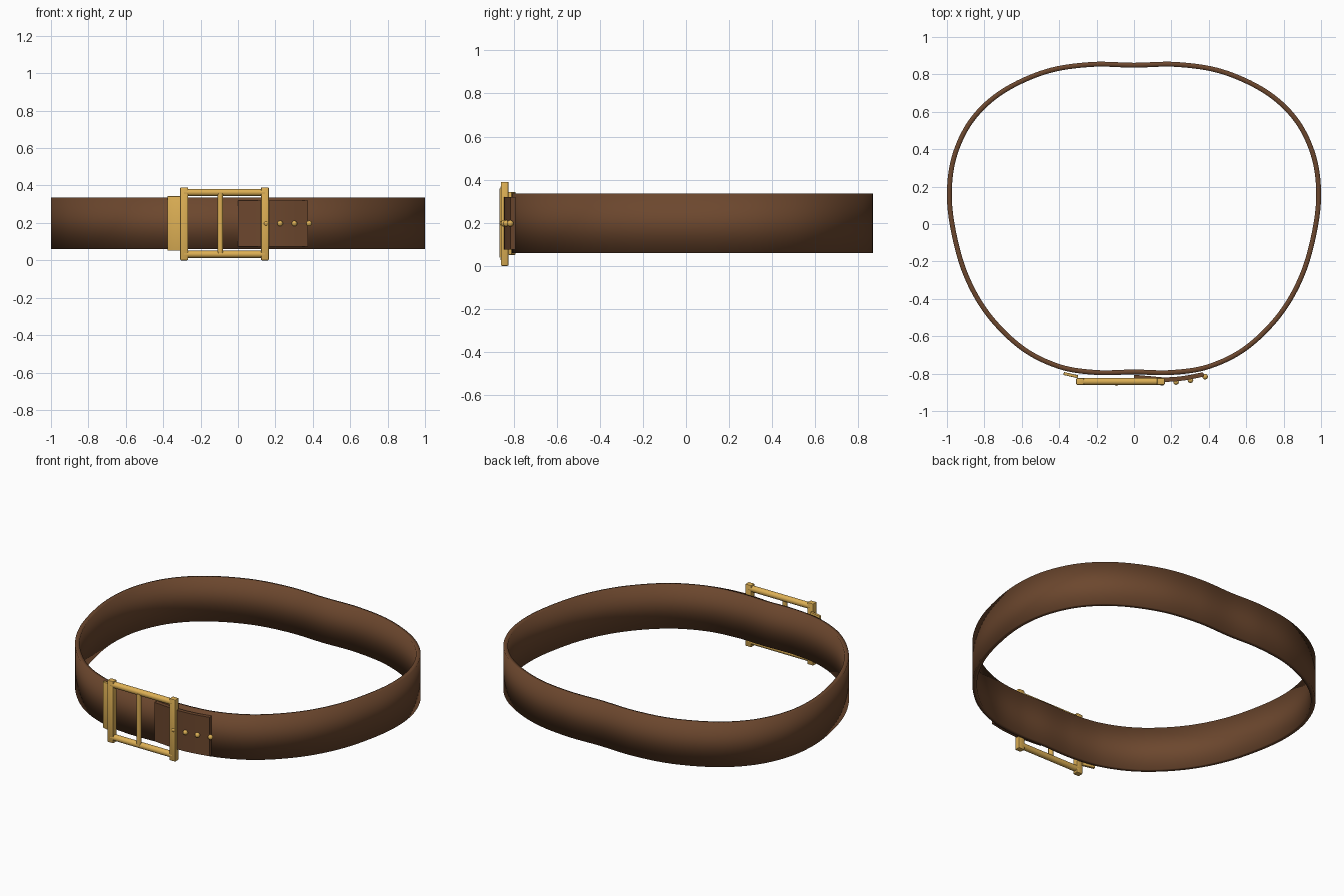
import bpy, bmesh, math
from mathutils import Vector, Matrix

if "Cube" in bpy.data.objects:
    bpy.data.objects.remove(bpy.data.objects["Cube"])


def material(name, rgb):
    m = bpy.data.materials.new(name)
    m.diffuse_color = (*rgb, 1)
    m.use_nodes = True
    m.node_tree.nodes["Principled BSDF"].inputs["Base Color"].default_value = m.diffuse_color
    return m


LEATHER = material("brown_leather", (0.15, 0.063, 0.027))
BRASS = material("brass", (0.72, 0.43, 0.09))


def finish(name, bm, mat, angle=None):
    bmesh.ops.recalc_face_normals(bm, faces=bm.faces)
    me = bpy.data.meshes.new(name)
    bm.to_mesh(me)
    bm.free()
    me.materials.append(mat)
    ob = bpy.data.objects.new(name, me)
    bpy.context.collection.objects.link(ob)
    me.shade_smooth()
    if angle:
        bpy.ops.object.select_all(action='DESELECT')
        ob.select_set(True)
        bpy.context.view_layer.objects.active = ob
        bpy.ops.object.shade_smooth_by_angle(angle=math.radians(angle))
    return ob


def spline(pts, closed, steps=8):
    """Catmull-Rom samples through 2D points."""
    p = [Vector(q) for q in pts]
    n = len(p)
    if not closed:
        p = [2 * p[0] - p[1]] + p + [2 * p[-1] - p[-2]]
    out = []
    for i in range(n if closed else n - 1):
        a, b, c, d = [p[(i + k - (1 if closed else 0)) % len(p)] for k in range(4)]
        for s in range(steps):
            t = s / steps
            out.append(0.5 * (2 * b + (c - a) * t + (2 * a - 5 * b + 4 * c - d) * t * t
                              + (3 * b - a - 3 * c + d) * t ** 3))
    return out if closed else out + [p[-2]]


def strap(name, path, thick, z0, z1, closed, mat):
    """Sweep a flat upright rectangle along a path."""
    bm, rings, n = bmesh.new(), [], len(path)
    for i, q in enumerate(path):
        a = path[(i - 1) % n] if closed else path[max(i - 1, 0)]
        b = path[(i + 1) % n] if closed else path[min(i + 1, n - 1)]
        t = (b - a).normalized()
        off = Vector((t.y, -t.x)) * thick / 2
        rings.append([bm.verts.new((*(q + off * s), z))
                      for s, z in ((1, z0), (1, z1), (-1, z1), (-1, z0))])
    for i in range(n if closed else n - 1):
        r, s = rings[i], rings[(i + 1) % n]
        for k in range(4):
            bm.faces.new((r[k], r[(k + 1) % 4], s[(k + 1) % 4], s[k]))
    if not closed:
        bm.faces.new(rings[0])
        bm.faces.new(rings[-1])
    return finish(name, bm, mat, None if closed else 40)


def bar(name, start, end, r):
    a, b = Vector(start), Vector(end)
    rot = Vector((0, 0, 1)).rotation_difference(b - a).to_matrix().to_4x4()
    bm = bmesh.new()
    bmesh.ops.create_cone(bm, cap_ends=True, segments=16, radius1=r, radius2=r,
                          depth=(b - a).length, matrix=Matrix.Translation((a + b) / 2) @ rot)
    return finish(name, bm, BRASS, 40)


def box(name, loc, size, turn=0, bevel=0.005):
    bm = bmesh.new()
    bmesh.ops.create_cube(bm, size=1, matrix=Matrix.Diagonal((*size, 1)))
    bmesh.ops.bevel(bm, geom=bm.edges[:], offset=bevel, segments=2, affect='EDGES', profile=0.5)
    bm.transform(Matrix.Translation(loc) @ Matrix.Rotation(turn, 4, 'Z'))
    return finish(name, bm, BRASS, 40)


# Waist loop: right half of the outline, mirrored to the left
half = [(0.2, -0.794), (0.4, -0.762), (0.6, -0.662), (0.78, -0.483), (0.9, -0.27),
        (0.967, -0.03), (0.987, 0.18), (0.955, 0.38), (0.86, 0.565), (0.7, 0.71),
        (0.47, 0.815), (0.23, 0.853)]
loop = [(0, -0.791)] + half + [(0, 0.849)] + [(-x, y) for x, y in reversed(half)]
strap("belt_strap", spline(loop, True), 0.026, 0.06, 0.335, True, LEATHER)

# Overlapping strap end
tail = [(0, -0.818), (0.09, -0.826), (0.17, -0.832), (0.27, -0.824), (0.372, -0.804)]
strap("strap_tail", spline(tail, False, 5), 0.024, 0.075, 0.32, False, LEATHER)

# Buckle frame
for side, x in (("left", -0.288), ("right", 0.144)):
    box(f"buckle_{side}_side", (x, -0.842, 0.195), (0.042, 0.036, 0.39))
for level, z in (("bottom", 0.032), ("top", 0.363)):
    bar(f"buckle_{level}_bar", (-0.288, -0.842, z), (0.144, -0.842, z), 0.019)

# Buckle prong
bar("buckle_prong", (-0.094, -0.85, 0.038), (-0.094, -0.85, 0.358), 0.015)

# Keeper beside the buckle
box("belt_keeper", (-0.338, -0.808, 0.197), (0.078, 0.016, 0.292), math.radians(-13), 0.003)

# Studs along the strap end
for i, (x, y) in enumerate(((0.15, -0.850), (0.225, -0.845), (0.302, -0.835), (0.38, -0.816))):
    bm = bmesh.new()
    bmesh.ops.create_uvsphere(bm, u_segments=16, v_segments=10, radius=0.015,
                              matrix=Matrix.Translation((x, y, 0.197)))
    finish(f"stud_{i + 1}", bm, BRASS)
